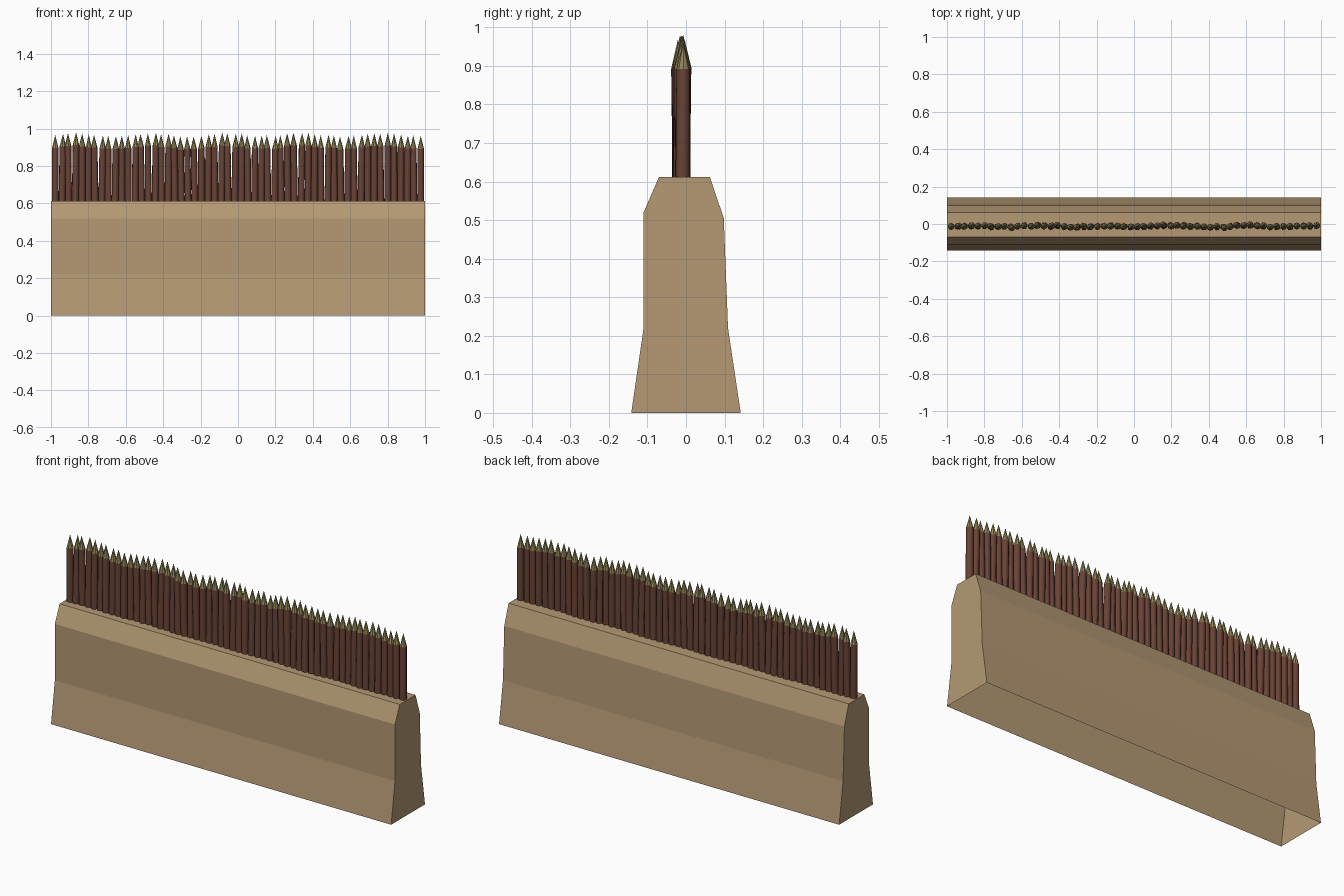
import bpy, bmesh, math, random
from mathutils import Matrix, Vector

if "Cube" in bpy.data.objects:
    bpy.data.objects.remove(bpy.data.objects["Cube"])

random.seed(4)

def material(name, rgb):
    m = bpy.data.materials.new(name)
    m.diffuse_color = (*rgb, 1)
    m.use_nodes = True
    m.node_tree.nodes["Principled BSDF"].inputs["Base Color"].default_value = m.diffuse_color
    return m

sand = material("sandy earth", (0.46, 0.32, 0.175))
bark = material("dark bark", (0.141, 0.056, 0.037))
cut_wood = material("olive cut wood", (0.29, 0.24, 0.10))

def add_object(name, bm, mats):
    me = bpy.data.meshes.new(name)
    bm.to_mesh(me)
    bm.free()
    ob = bpy.data.objects.new(name, me)
    bpy.context.collection.objects.link(ob)
    for m in mats:
        me.materials.append(m)
    return ob

# Earth wall: profile extruded along x, open underneath
profile = [(-0.142, 0), (-0.11, 0.22), (-0.11, 0.52), (-0.07, 0.612),
           (0.062, 0.612), (0.098, 0.505), (0.109, 0.22), (0.142, 0)]
bm = bmesh.new()
left = [bm.verts.new((-1, y, z)) for y, z in profile]
right = [bm.verts.new((1, y, z)) for y, z in profile]
for i in range(len(profile) - 1):
    bm.faces.new((left[i], right[i], right[i + 1], left[i + 1]))
bm.faces.new(left)
bm.faces.new(right[::-1])
for f in bm.faces:
    c = f.calc_center_median() - Vector((0, 0, 0.3))
    if f.normal.dot(c) == 0:
        f.normal_update()
    if f.normal.dot(c) < 0:
        f.normal_flip()
add_object("earth_wall", bm, [sand])

# Palisade: row of slightly irregular sharpened stakes
SIDES, COUNT, R = 8, 56, 0.0185
bm = bmesh.new()
for k in range(COUNT):
    x = -0.977 + 1.954 * k / (COUNT - 1)
    y = -0.012 + 0.003 * math.sin(k * 0.6) + random.uniform(-0.003, 0.003)
    shoulder = 0.9 + 0.008 * math.sin(k * 0.55) + random.uniform(-0.004, 0.004)
    inner = 0 < k < COUNT - 1
    lean_x = random.uniform(-0.006, 0.006) if inner else 0
    lean_y = random.uniform(-0.005, 0.005)
    turn = random.uniform(0, math.pi / 4)
    rings = []
    for z, r, t in ((0.60, R, 0), (shoulder, R * 0.95, 1)):
        rings.append([bm.verts.new((x + lean_x * t + r * math.cos(turn + a),
                                    y + lean_y * t + r * math.sin(turn + a), z))
                      for a in (math.tau * s / SIDES for s in range(SIDES))])
    tip = bm.verts.new((x + lean_x * 1.2, y + lean_y * 1.2, shoulder + 0.069))
    for s in range(SIDES):
        n = (s + 1) % SIDES
        shaft = bm.faces.new((rings[0][s], rings[0][n], rings[1][n], rings[1][s]))
        shaft.smooth = True
        point = bm.faces.new((rings[1][s], rings[1][n], tip))
        point.material_index = 1
        bm.edges.get((rings[1][s], rings[1][n])).smooth = False
add_object("palisade_stakes", bm, [bark, cut_wood])
